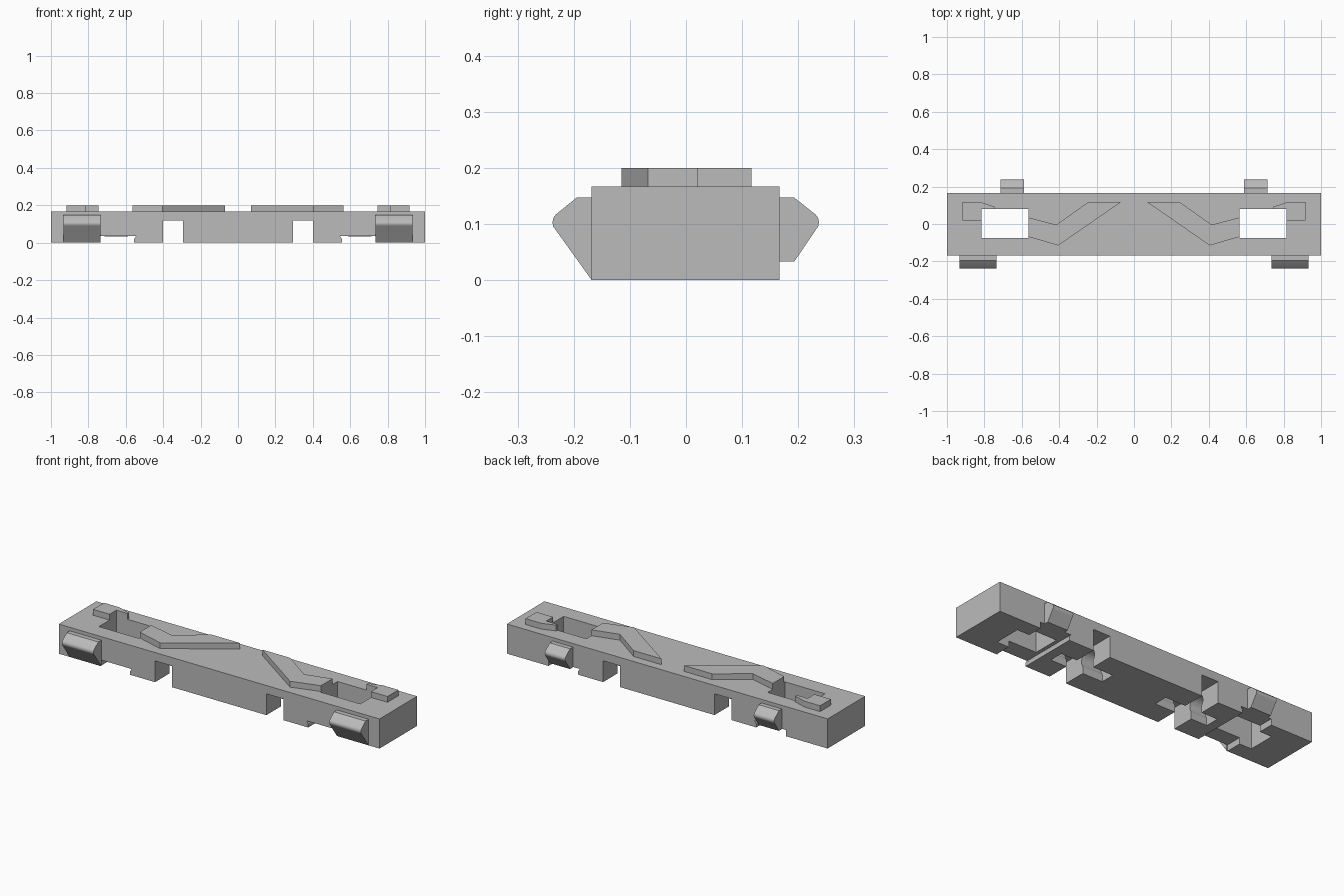
import bpy, bmesh, math
from mathutils import Vector

if "Cube" in bpy.data.objects:
    bpy.data.objects.remove(bpy.data.objects["Cube"])

grey = bpy.data.materials.new("grey plastic")
grey.diffuse_color = (0.5, 0.5, 0.5, 1)
grey.use_nodes = True
grey.node_tree.nodes["Principled BSDF"].inputs["Base Color"].default_value = grey.diffuse_color


def prism(name, pts, a, b, axis):
    """Extrude a 2D outline from a to b along an axis (x: y,z  y: x,z  z: x,y)."""
    def place(p, t):
        return {'x': (t, p[0], p[1]), 'y': (p[0], t, p[1]), 'z': (p[0], p[1], t)}[axis]
    bm = bmesh.new()
    n = len(pts)
    lo = [bm.verts.new(place(p, a)) for p in pts]
    hi = [bm.verts.new(place(p, b)) for p in pts]
    bm.faces.new(lo)
    bm.faces.new(hi)
    for i in range(n):
        j = (i + 1) % n
        bm.faces.new((lo[i], lo[j], hi[j], hi[i]))
    bmesh.ops.recalc_face_normals(bm, faces=bm.faces)
    me = bpy.data.meshes.new(name)
    bm.to_mesh(me)
    bm.free()
    me.materials.append(grey)
    ob = bpy.data.objects.new(name, me)
    bpy.context.collection.objects.link(ob)
    return ob


def rect(x0, y0, x1, y1):
    return [(x0, y0), (x1, y0), (x1, y1), (x0, y1)]


def both_sides(name, pts, a, b, axis):
    """Build a part on the right and its mirror image on the left."""
    right = prism(name + "_right", pts, a, b, axis)
    if axis == 'x':
        left = prism(name + "_left", pts, -b, -a, axis)
    else:
        left = prism(name + "_left", [(-x, y) for x, y in pts], a, b, axis)
    return [right, left]


F, B, TOP = -0.168, 0.167, 0.167

# Main tie beam
beam = prism("tie_beam", rect(F, 0, B, TOP), -1, 1, 'x')

# Cutters: windows, underside recesses, cross notches and wire channels
cutters = []
cutters += both_sides("window_cutter", rect(0.565, -0.075, 0.815, 0.08), -0.1, 0.3, 'z')
cutters += both_sides("recess_cutter",
                      [(0.555, -0.1), (0.555, 0.02), (0.545, 0.035), (0.74, 0.035), (0.74, -0.1)],
                      -0.3, 0.3, 'y')
cutters += both_sides("notch_cutter", rect(0.295, -0.1, 0.4, 0.12), -0.3, 0.3, 'y')
# Keyhole outline: a round channel opening downward through a slot
r, zc, half = 0.05, 0.07, 0.04
s = math.asin(half / r)
keyhole = [(half, -0.1)]
for i in range(17):
    t = -(math.pi / 2 - s) + (math.pi + 2 * (math.pi / 2 - s)) * i / 16
    keyhole.append((r * math.cos(t), zc + r * math.sin(t)))
keyhole.append((-half, -0.1))
cutters += both_sides("channel_cutter", keyhole, 0.17, 0.5, 'x')

for c in cutters:
    c.hide_render = True
    c.hide_viewport = True
    c.display_type = 'WIRE'
    m = beam.modifiers.new(c.name, 'BOOLEAN')
    m.operation = 'DIFFERENCE'
    m.solver = 'EXACT'
    m.object = c


def nose(y, tip, zc, rz, sign):
    """Rounded tip of a clip."""
    return [(sign * (tip - 0.012 * (1 - math.cos(t))), zc + rz * math.sin(t))
            for t in [math.radians(a) for a in (-60, -30, 0, 30, 60)]]


# Front and rear side clips
front = [(F, 0)] + nose(F, 0.238, 0.103, 0.016, -1) + [(-0.195, 0.147), (F, 0.147)]
rear = [(B, 0.033), (0.193, 0.033)] + nose(B, 0.237, 0.103, 0.016, 1) + [(0.193, 0.147), (B, 0.147)]
clips = both_sides("front_clip", front, 0.735, 0.932, 'x')
clips += both_sides("rear_clip", rear, 0.588, 0.715, 'x')

# Raised guide ribs on the top
both_sides("angled_rib",
           [(0.07, 0.117), (0.245, 0.117), (0.415, -0.004), (0.565, 0.035),
            (0.565, -0.068), (0.405, -0.115)], TOP, 0.2, 'z')
both_sides("end_rib",
           [(0.918, 0.117), (0.82, 0.117), (0.745, 0.092), (0.745, 0.08), (0.815, 0.08),
            (0.815, 0.02), (0.918, 0.02)], TOP, 0.2, 'z')

# Smooth the rounded clips while keeping their edges sharp
bpy.ops.object.select_all(action='DESELECT')
for c in clips:
    c.select_set(True)
bpy.context.view_layer.objects.active = clips[0]
bpy.ops.object.shade_smooth_by_angle(angle=math.radians(35))
